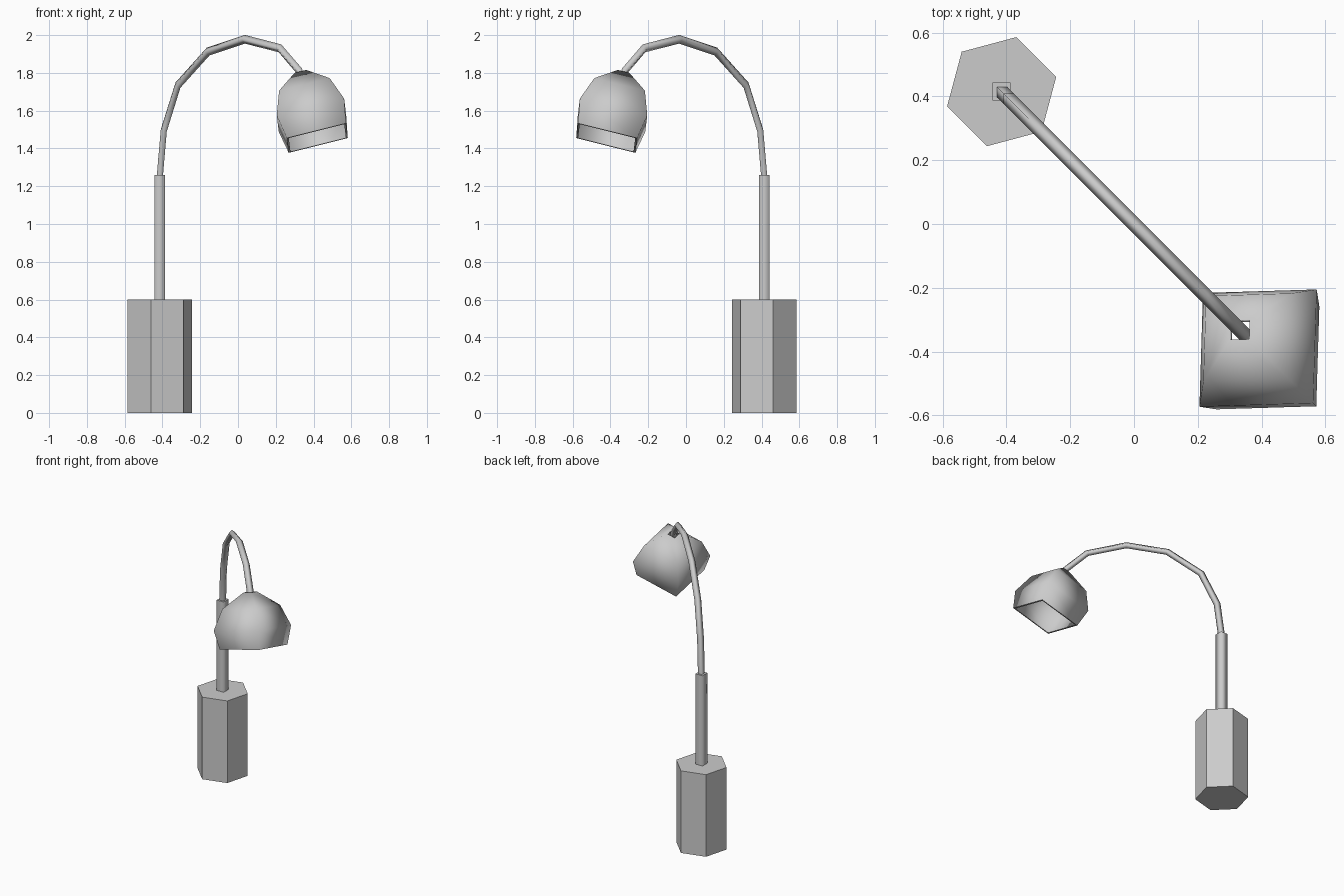
import bpy, bmesh, math
from mathutils import Vector

if "Cube" in bpy.data.objects:
    bpy.data.objects.remove(bpy.data.objects["Cube"])

grey = bpy.data.materials.new("light_grey")
grey.use_nodes = True
GREY = (0.6, 0.6, 0.6, 1)
grey.diffuse_color = GREY
grey.node_tree.nodes["Principled BSDF"].inputs["Base Color"].default_value = GREY

UP = Vector((0, 0, 1))
OUT = Vector((1, -1, 0)).normalized()    # direction the arm reaches
SIDE = Vector((1, 1, 0)).normalized()


def loft(name, rings, sides, smooth=True, sharp=(), closed=False):
    """Skin a list of (centre, axis, radius) rings, capped or joined end to start."""
    bm = bmesh.new()
    loops = []
    for centre, axis, radius in rings:
        across = SIDE.cross(axis).normalized()
        angles = [math.tau * i / sides for i in range(sides)]
        loops.append([bm.verts.new(centre + radius * (across * math.cos(a) + SIDE * math.sin(a)))
                      for a in angles])
    pairs = list(zip(loops, loops[1:]))
    if closed:
        pairs.append((loops[-1], loops[0]))
    for low, high in pairs:
        for i in range(sides):
            j = (i + 1) % sides
            bm.faces.new((low[i], low[j], high[j], high[i])).smooth = smooth
    if not closed:
        bm.faces.new(loops[0])
        bm.faces.new(loops[-1])
    for k in sharp:
        for i in range(sides):
            bm.edges.get((loops[k][i], loops[k][(i + 1) % sides])).smooth = False
    bmesh.ops.recalc_face_normals(bm, faces=bm.faces)
    mesh = bpy.data.meshes.new(name)
    bm.to_mesh(mesh)
    bm.free()
    mesh.materials.append(grey)
    obj = bpy.data.objects.new(name, mesh)
    bpy.context.collection.objects.link(obj)
    return obj


def at(x, z):
    """Point in the diagonal plane of the lamp."""
    return Vector((x, -x, z))


# Hexagonal base and square pole
FOOT = -0.415
loft("base", [(at(FOOT, 0), UP, 0.177), (at(FOOT, 0.6), UP, 0.177)], 6, smooth=False)
loft("pole", [(at(FOOT, 0.59), UP, 0.04), (at(FOOT, 1.26), UP, 0.04)], 4, sharp=(0, 1))

# Bent arm
path = [at(*p) for p in [(FOOT, 1.24), (-0.393, 1.495), (-0.318, 1.735), (-0.158, 1.913),
                         (0.036, 1.978), (0.222, 1.93), (0.325, 1.81), (0.355, 1.73)]]
arm = []
for i, p in enumerate(path):
    before = (p - path[i - 1]).normalized() if i else UP
    after = (path[i + 1] - p).normalized() if i + 1 < len(path) else before
    arm.append((p, before + after, 0.023))
loft("arm", arm, 4, sharp=(0, -1))

# Four-sided lamp shade: outer wall from the top hole to the rim, then inner wall
tilt = math.radians(20)
axis = UP * math.cos(tilt) - OUT * math.sin(tilt)
rim = at(0.42, 1.455)
outer = [(0.367, 0.045), (0.267, 0.195), (0.128, 0.26), (0, 0.228)]
inner = [(0, 0.214), (0.128, 0.245), (0.26, 0.182), (0.352, 0.04)]
loft("shade", [(rim + axis * d, axis, r) for d, r in outer + inner], 4,
     sharp=(3, 4), closed=True)
